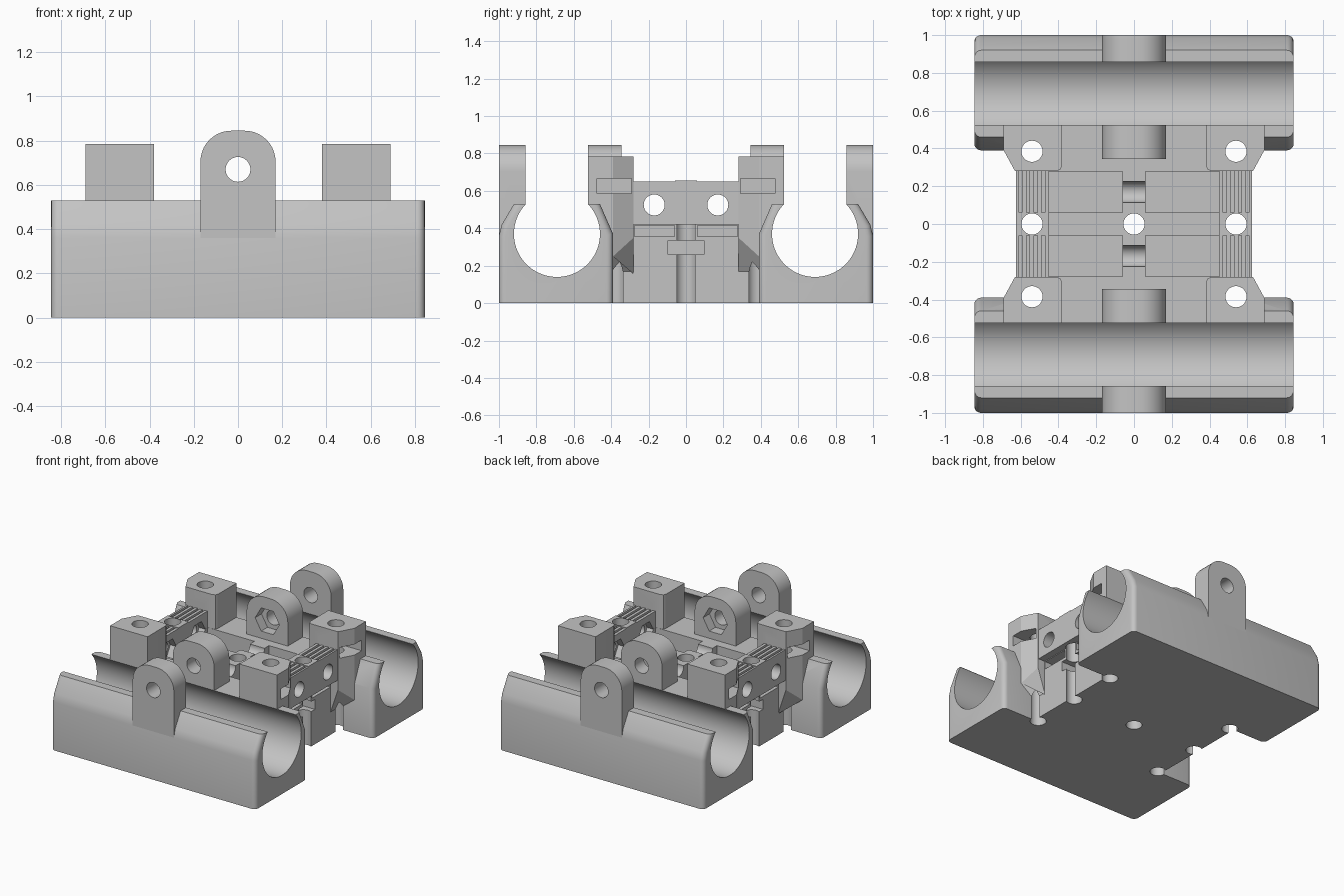
import bpy, bmesh, math

cube = bpy.data.objects.get("Cube")
if cube:
    bpy.data.objects.remove(cube)

grey = bpy.data.materials.new("plain_grey")
grey.use_nodes = True
COLOUR = (0.55, 0.55, 0.55, 1)
grey.diffuse_color = COLOUR
grey.node_tree.nodes["Principled BSDF"].inputs["Base Color"].default_value = COLOUR

cutters = bpy.data.collections.new("cutters")
bpy.context.scene.collection.children.link(cutters)
parts = []


def loft(name, rings, cutter=False, bevel_rule=None, width=0.035):
    """Closed solid through rings of equal point count."""
    bm = bmesh.new()
    loops = [[bm.verts.new(p) for p in ring] for ring in rings]
    n = len(loops[0])
    for a, b in zip(loops, loops[1:]):
        for i in range(n):
            j = (i + 1) % n
            bm.faces.new((a[i], a[j], b[j], b[i]))
    bm.faces.new(loops[0])
    bm.faces.new(loops[-1])
    if bevel_rule:
        edges = [e for e in bm.edges if bevel_rule(e.verts[0].co, e.verts[1].co)]
        bmesh.ops.bevel(bm, geom=edges, offset=width, segments=5,
                        profile=0.5, affect='EDGES')
    bmesh.ops.recalc_face_normals(bm, faces=bm.faces)
    mesh = bpy.data.meshes.new(name)
    bm.to_mesh(mesh)
    bm.free()
    ob = bpy.data.objects.new(name, mesh)
    if cutter:
        cutters.objects.link(ob)
        ob.hide_render = True
    else:
        bpy.context.scene.collection.objects.link(ob)
        mesh.materials.append(grey)
        parts.append(ob)
    return ob


def prism(name, outline, axis, lo, hi, **kw):
    place = {'x': lambda p, t: (t, p[0], p[1]),
             'y': lambda p, t: (p[0], t, p[1]),
             'z': lambda p, t: (p[0], p[1], t)}[axis]
    return loft(name, [[place(p, t) for p in outline] for t in (lo, hi)], **kw)


def box(name, x, y, z, **kw):
    return prism(name, [(x[0], y[0]), (x[1], y[0]), (x[1], y[1]), (x[0], y[1])],
                 'z', z[0], z[1], **kw)


def circle(u, v, r, n=40, start=0.0):
    return [(u + r * math.cos(start + math.tau * i / n),
             v + r * math.sin(start + math.tau * i / n)) for i in range(n)]


def span(s, a, b):
    return sorted((s * a, s * b))


HOLE = 0.056
SIDES = {1: "left", -1: "right"}
ENDS = {1: "back", -1: "front"}

# Central body
box("centre_body", (-0.57, 0.57), (-0.5, 0.5), (0, 0.53))

for sy, end in ENDS.items():
    # Bearing holder with rounded end corners
    profile = [(1, 0), (1, 0.36), (0.985, 0.42), (0.92, 0.53),
               (0.46, 0.53), (0.39, 0.37), (0.39, 0)]
    prism(end + "_bearing_holder", [(sy * y, z) for y, z in profile], 'x', -0.845, 0.845,
          bevel_rule=lambda a, b: abs(a.x - b.x) < 1e-4 and abs(a.z - b.z) > 0.05)
    prism("bearing_bore", circle(sy * 0.69, 0.37, 0.23, 72), 'x', -1, 1, cutter=True)
    box("bore_opening", (-1, 1), span(sy, 0.525, 0.857), (0.4, 1), cutter=True)

    # Rounded lugs on both sides of the bearing
    r = 0.14
    lug = [(-0.17, 0.36), (0.17, 0.36)]
    for cx, start in ((0.17 - r, 0), (r - 0.17, math.pi / 2)):
        lug += [(cx + r * math.cos(start + i * math.pi / 20),
                 0.845 - r + r * math.sin(start + i * math.pi / 20)) for i in range(11)]
    prism(end + "_outer_lug", lug, 'y', *span(sy, 0.8, 1))
    prism(end + "_inner_lug", lug, 'y', *span(sy, 0.345, 0.6))
    prism("lug_hole", circle(0, 0.67, HOLE), 'y', *span(sy, 0.3, 1.1), cutter=True)
    prism("lug_nut_recess", circle(0, 0.67, 0.1, 6), 'y', *span(sy, 0.3, 0.42), cutter=True)

for sx, side in SIDES.items():
    # Belt clamp block with screw and nut holes
    box(side + "_belt_clamp", span(sx, 0.45, 0.625), (-0.285, 0.285), (0.42, 0.65))
    box(side + "_clamp_rib", span(sx, 0.45, 0.625), (-0.06, 0.06), (0.6, 0.655))
    prism("clamp_hole", circle(sx * 0.54, 0, HOLE), 'z', -0.1, 1, cutter=True)
    box("clamp_nut_slot", span(sx, 0.44, 0.7), (-0.095, 0.095), (0.26, 0.335), cutter=True)

    for sy, end in ENDS.items():
        # Corner post with tapered underside
        top = [(0.38, 0.31), (0.389, 0.289), (0.41, 0.28), (0.63, 0.28), (0.69, 0.39),
               (0.69, 0.6), (0.38, 0.6)]
        low_z = [0.35] * 4 + [0.25] * 3
        rings = [[(sx * x, sy * y, 0.785) for x, y in top],
                 [(sx * x, sy * y, z) for (x, y), z in zip(top, low_z)],
                 [(sx * min(x, 0.565), sy * y, 0.155) for x, y in top]]
        loft(f"{end}_{side}_post", rings)
        prism("post_hole", circle(sx * 0.54, sy * 0.385, HOLE), 'z', -0.1, 1, cutter=True)
        box("post_nut_slot", span(sx, 0.44, 0.8), span(sy, 0.292, 0.475),
            (0.585, 0.665), cutter=True)

        # Belt pocket, belt slot and tooth grooves
        box("belt_pocket", span(sx, 0.06, 0.449), span(sy, 0.06, 0.279),
            (0.356, 0.9), cutter=True)
        box("belt_slot", span(sx, 0.44, 0.7), span(sy, 0.061, 0.275),
            (0.357, 0.415), cutter=True)
        for i in range(4):
            x = 0.472 + i * 0.04
            box("tooth_groove", span(sx, x, x + 0.018), span(sy, 0.062, 0.281),
                (0.61, 0.7), cutter=True)
        prism("clamp_nut_recess", circle(sy * 0.17, 0.525, 0.085, 6), 'x',
              *span(sx, 0.43, 0.5), cutter=True)

# Holes shared by the whole block
prism("centre_hole", circle(0, 0, HOLE), 'z', -0.1, 1, cutter=True)
for sy in ENDS:
    prism("cross_hole", circle(sy * 0.17, 0.525, HOLE), 'x', -1, 1, cutter=True)

# Cut every part, then smooth the round faces
for ob in parts:
    mod = ob.modifiers.new("cuts", 'BOOLEAN')
    mod.operation = 'DIFFERENCE'
    mod.operand_type = 'COLLECTION'
    mod.collection = cutters
    mod.solver = 'EXACT'
graph = bpy.context.evaluated_depsgraph_get()
graph.update()
for ob in parts:
    mesh = bpy.data.meshes.new_from_object(ob.evaluated_get(graph))
    mesh.materials.clear()
    mesh.materials.append(grey)
    mesh.polygons.foreach_set("material_index", [0] * len(mesh.polygons))
    ob.modifiers.clear()
    ob.data = mesh
for ob in list(cutters.objects):
    bpy.data.objects.remove(ob)
bpy.data.collections.remove(cutters)

bpy.ops.object.select_all(action='DESELECT')
for ob in parts:
    ob.select_set(True)
bpy.context.view_layer.objects.active = parts[0]
bpy.ops.object.shade_smooth_by_angle(angle=math.radians(25))
